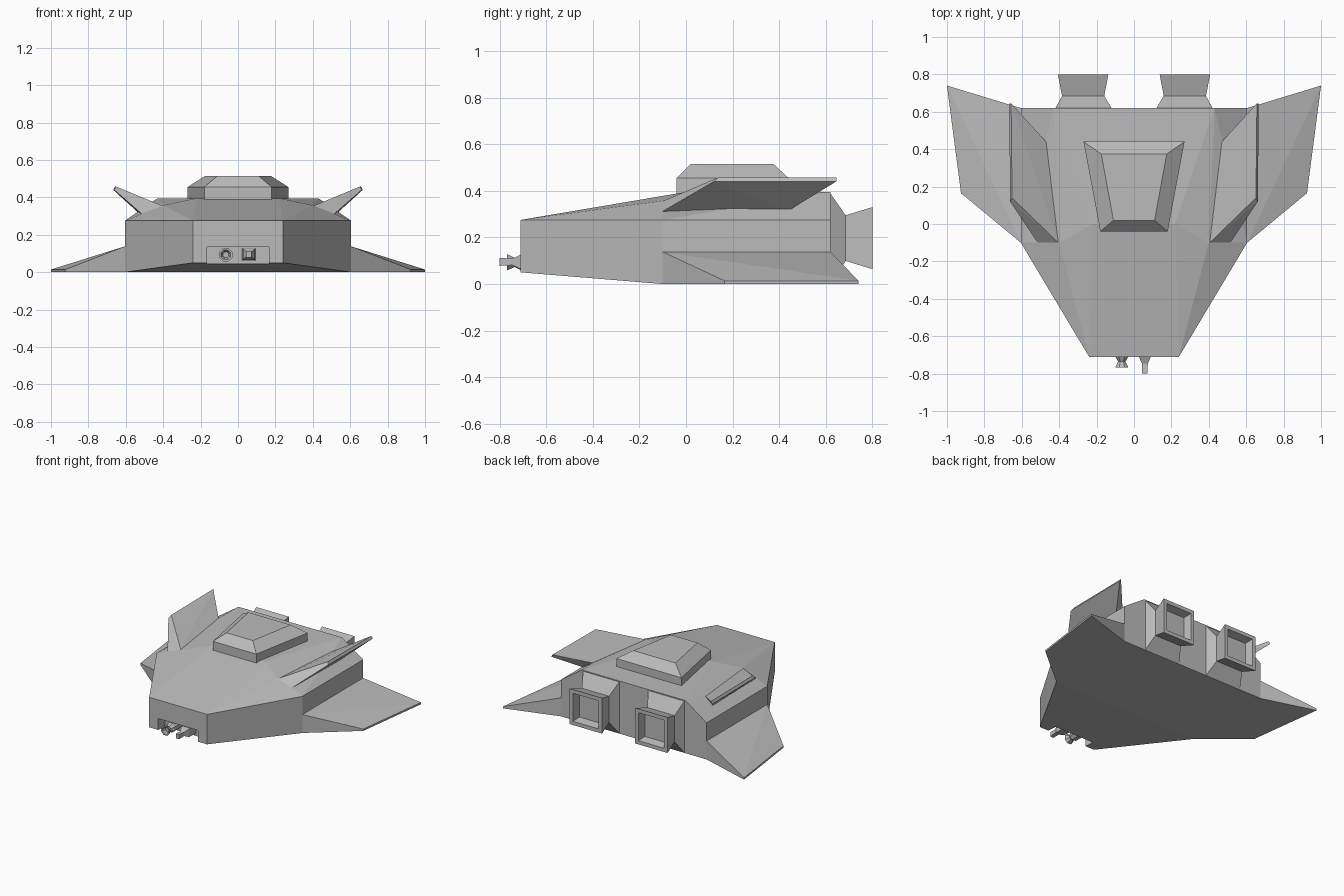
import bpy, bmesh
from math import pi, cos, sin

if "Cube" in bpy.data.objects:
    bpy.data.objects.remove(bpy.data.objects["Cube"])

grey = bpy.data.materials.new("hull_grey")
grey.use_nodes = True
COLOUR = (0.5, 0.5, 0.5, 1)
grey.diffuse_color = COLOUR
grey.node_tree.nodes["Principled BSDF"].inputs["Base Color"].default_value = COLOUR


def finish(name, bm):
    bmesh.ops.recalc_face_normals(bm, faces=bm.faces)
    mesh = bpy.data.meshes.new(name)
    bm.to_mesh(mesh)
    bm.free()
    mesh.materials.append(grey)
    obj = bpy.data.objects.new(name, mesh)
    bpy.context.collection.objects.link(obj)
    return obj


def solid(name, points, side=1):
    """Faceted convex solid spanning the corner points."""
    bm = bmesh.new()
    for x, y, z in points:
        bm.verts.new((x * side, y, z))
    bmesh.ops.convex_hull(bm, input=bm.verts)
    bmesh.ops.dissolve_limit(bm, angle_limit=0.01, verts=bm.verts, edges=bm.edges)
    return finish(name, bm)


def both(points):
    return [(s * x, y, z) for x, y, z in points for s in (1, -1)]


def loft(name, sides, rings):
    """Capped loft along y; each ring is (y, centre x, centre z, half width, half height)."""
    bm = bmesh.new()
    loops = []
    for y, cx, cz, hx, hz in rings:
        k = 1 / cos(pi / sides)
        angles = [(2 * i + 1) * pi / sides for i in range(sides)]
        loops.append([bm.verts.new((cx + hx * k * cos(a), y, cz + hz * k * sin(a))) for a in angles])
    for a, b in zip(loops, loops[1:]):
        for i in range(sides):
            j = (i + 1) % sides
            bm.faces.new((a[i], a[j], b[j], b[i]))
    bm.faces.new(loops[0])
    bm.faces.new(loops[-1])
    return finish(name, bm)


# Wedge-shaped body
hull = solid("hull", both([
    (0.24, -0.71, 0.05), (0.24, -0.71, 0.275),
    (0.605, -0.1, 0), (0.605, -0.1, 0.275), (0.4, -0.1, 0.357), (0.22, 0, 0.395),
    (0.605, 0.62, 0), (0.605, 0.62, 0.275), (0.43, 0.62, 0.395)]))

# Gun bay cut into the lower nose
cutter = solid("gun_bay_cutter", both([
    (0.165, y, z) for y in (-0.8, -0.63) for z in (-0.05, 0.135)]))
cutter.hide_render = True
cutter.hide_set(True)
cut = hull.modifiers.new("gun_bay", "BOOLEAN")
cut.object = cutter
cut.operation = "DIFFERENCE"
cut.solver = "EXACT"
bpy.context.view_layer.objects.active = hull
bpy.ops.object.modifier_apply(modifier=cut.name)
bpy.data.objects.remove(cutter)

# Cabin on the deck
solid("cabin", both([(x, y, z) for z in (0.38, 0.455) for x, y in ((0.18, -0.04), (0.27, 0.44))]
                    + [(0.11, 0.02, 0.515), (0.175, 0.375, 0.515)]))

# Guns in the bay
loft("short_gun", 8, [(-0.62, -0.065, 0.093, 0.035, 0.033), (-0.71, -0.065, 0.093, 0.035, 0.033),
                      (-0.735, -0.065, 0.093, 0.02, 0.02), (-0.768, -0.065, 0.093, 0.035, 0.035),
                      (-0.768, -0.065, 0.093, 0.026, 0.026), (-0.745, -0.065, 0.093, 0.015, 0.015)])
loft("long_gun", 4, [(-0.62, 0.058, 0.095, 0.036, 0.033), (-0.71, 0.058, 0.095, 0.032, 0.03),
                     (-0.745, 0.058, 0.095, 0.016, 0.014), (-0.8, 0.058, 0.095, 0.014, 0.017)])

for side, label in ((1, "left"), (-1, "right")):
    # Low swept wing
    solid(label + "_wing", [
        (0.59, -0.1, 0), (0.605, -0.1, 0), (0.605, -0.1, 0.138), (0.605, 0.62, 0), (0.605, 0.62, 0.138),
        (0.925, 0.165, 0), (0.925, 0.165, 0.014), (1, 0.74, 0), (1, 0.74, 0.014)], side)
    # Angled fin on the shoulder
    solid(label + "_fin", [
        (0.405, -0.1, 0.355), (0.515, -0.1, 0.312), (0.47, 0.44, 0.368), (0.53, 0.44, 0.315),
        (0.652, 0.14, 0.458), (0.662, 0.12, 0.44), (0.657, 0.645, 0.458), (0.667, 0.645, 0.44)], side)
    # Square engine with hollow flared exhaust
    loft(label + "_engine", 4, [
        (0.6, side * 0.27, 0.195, 0.15, 0.193), (0.62, side * 0.27, 0.195, 0.15, 0.193),
        (0.685, side * 0.272, 0.197, 0.113, 0.098), (0.8, side * 0.272, 0.197, 0.135, 0.133),
        (0.8, side * 0.272, 0.197, 0.107, 0.105), (0.74, side * 0.272, 0.197, 0.095, 0.093)])
